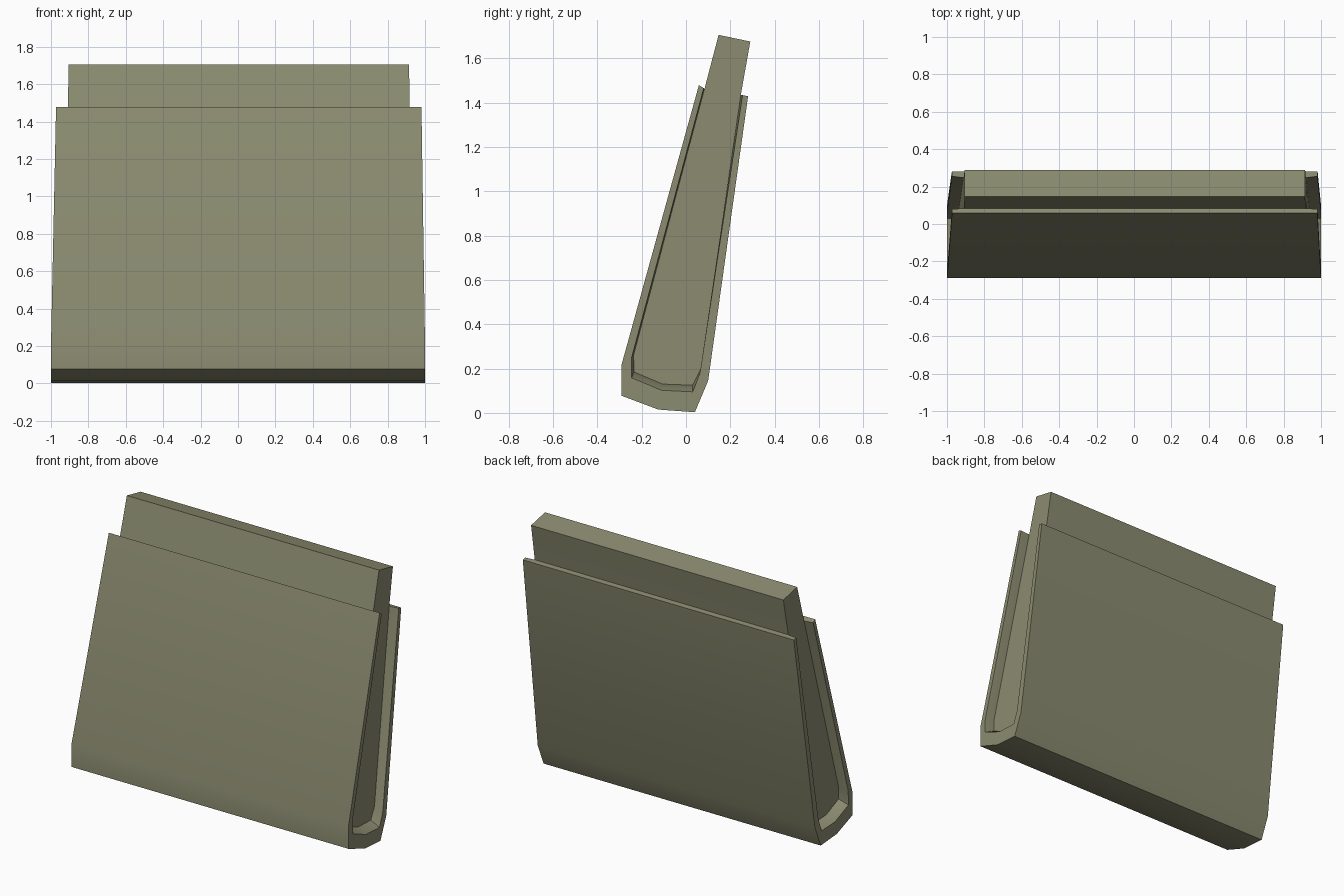
import bpy
import bmesh

old = bpy.data.objects.get("Cube")
if old:
    bpy.data.objects.remove(old, do_unlink=True)

olive = bpy.data.materials.new("olive")
olive.use_nodes = True
colour = (0.26, 0.262, 0.165, 1)
olive.diffuse_color = colour
olive.node_tree.nodes["Principled BSDF"].inputs["Base Color"].default_value = colour

# Side profiles as (y, z), from the front top edge round the bottom to the back
OUTER = [(0.058, 1.478), (-0.29, 0.22), (-0.29, 0.077), (-0.125, 0.015),
         (0.04, 0.003), (0.10, 0.145), (0.28, 1.428)]
LIP = [(0.08, 1.465), (-0.245, 0.25), (-0.245, 0.158), (-0.11, 0.102),
       (0.03, 0.095), (0.063, 0.18), (0.255, 1.433)]
CORE = [(0.083, 1.46), (-0.236, 0.262), (-0.235, 0.185), (-0.105, 0.13),
        (0.03, 0.125), (0.068, 0.2), (0.247, 1.433)]
CORE_TOP = [(0.29, 1.675), (0.147, 1.705)]


def end_x(side, z, inset=0.0):
    """Both ends lean inwards slightly towards the top."""
    taper = 0.019 if side > 0 else 0.027
    return side * (1 - inset - taper * max(0, z - 0.2) / 1.27)


def finish(bm, name):
    bmesh.ops.recalc_face_normals(bm, faces=bm.faces)
    mesh = bpy.data.meshes.new(name)
    bm.to_mesh(mesh)
    bm.free()
    mesh.materials.append(olive)
    obj = bpy.data.objects.new(name, mesh)
    bpy.context.collection.objects.link(obj)
    bpy.ops.object.select_all(action="DESELECT")
    obj.select_set(True)
    bpy.context.view_layer.objects.active = obj
    bpy.ops.object.shade_smooth_by_angle(angle=0.5)
    return obj


# Folded shell: a closed section swept round the profile, flared at both ends
bm = bmesh.new()
sections = []
for outer, lip, core in zip(OUTER, LIP, CORE):
    ring = [(-1, outer, 0), (1, outer, 0), (1, lip, 0),
            (1, core, 0.063), (-1, core, 0.063), (-1, lip, 0)]
    sections.append([bm.verts.new((end_x(s, z, inset), y, z))
                     for s, (y, z), inset in ring])
for a, b in zip(sections, sections[1:]):
    for i in range(len(a)):
        j = (i + 1) % len(a)
        bm.faces.new((a[i], a[j], b[j], b[i]))
bm.faces.new(sections[0])
bm.faces.new(sections[-1])
finish(bm, "folded_shell")

# Wedge core: a solid prism filling the fold and standing out at the top
bm = bmesh.new()
ends = [[bm.verts.new((end_x(s, z, 0.063), y, z)) for y, z in CORE + CORE_TOP]
        for s in (-1, 1)]
for end in ends:
    bm.faces.new(end)
for i in range(len(ends[0])):
    j = (i + 1) % len(ends[0])
    bm.faces.new((ends[0][i], ends[0][j], ends[1][j], ends[1][i]))
finish(bm, "wedge_core")
